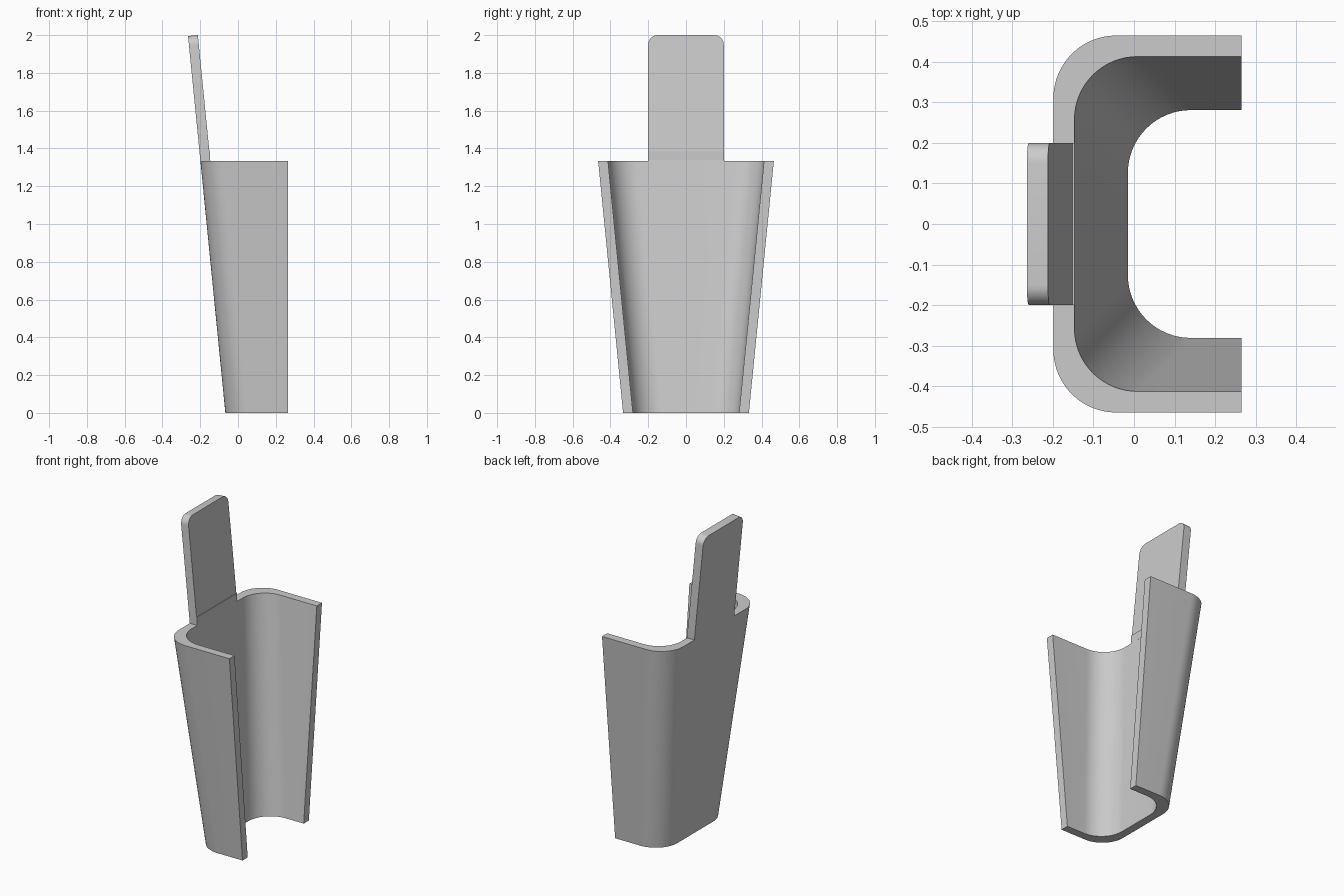
import bpy, bmesh
from math import sin, cos, pi, radians

cube = bpy.data.objects.get("Cube")
if cube:
    bpy.data.objects.remove(cube, do_unlink=True)

mat = bpy.data.materials.new("light grey")
mat.use_nodes = True
grey = (0.6, 0.6, 0.6, 1)
mat.diffuse_color = grey
mat.node_tree.nodes["Principled BSDF"].inputs["Base Color"].default_value = grey

BACK, SLOPE = -0.067, 0.099     # back face position at the base, lean per unit height
RIM, OPEN = 1.333, 0.265        # wall height, x of the open edge
WALL, RADIUS = 0.052, 0.155
TAB = 0.2                       # half width of the tab


def finish(name, bm, smooth=True):
    bmesh.ops.recalc_face_normals(bm, faces=bm.faces)
    mesh = bpy.data.meshes.new(name)
    bm.to_mesh(mesh)
    bm.free()
    obj = bpy.data.objects.new(name, mesh)
    bpy.context.collection.objects.link(obj)
    mesh.materials.append(mat)
    if smooth:
        bpy.ops.object.select_all(action='DESELECT')
        obj.select_set(True)
        bpy.context.view_layer.objects.active = obj
        bpy.ops.object.shade_smooth_by_angle(angle=radians(30))
    return obj


def u_path(z, inset, steps=16):
    """U-shaped section with rounded corners, open towards +x."""
    x0 = BACK - SLOPE * z + inset
    half = 0.333 + SLOPE * z - inset
    side = [(OPEN, half)]
    for i in range(steps + 1):
        a = pi / 2 * i / steps
        side.append((x0 + RADIUS * (1 - sin(a)), half - RADIUS * (1 - cos(a))))
    return [(x, y, z) for x, y in side] + [(x, -y, z) for x, y in reversed(side)]


# Tapered channel: four U paths joined into a closed shell
bm = bmesh.new()
rings = [[bm.verts.new(p) for p in u_path(z, inset)]
         for z, inset in ((0, 0), (RIM, 0), (RIM, WALL), (0, WALL))]
for k in range(4):
    a, b = rings[k], rings[(k + 1) % 4]
    for i in range(len(a) - 1):
        bm.faces.new((a[i], a[i + 1], b[i + 1], b[i]))
for end in (0, -1):
    bm.faces.new([r[end] for r in rings])
finish("channel_wall", bm)

# Leaning tab with rounded top corners, flush with the back
bm = bmesh.new()
top, corner, low = 1.995, 0.05, RIM - 0.005
half = [(TAB, low)]
for i in range(9):
    a = pi / 2 * i / 8
    half.append((TAB - corner + corner * cos(a), top - corner + corner * sin(a)))
outline = half + [(-y, z) for y, z in reversed(half)]
rear = [bm.verts.new((BACK - SLOPE * z, y, z)) for y, z in outline]
front = [bm.verts.new((v.co.x + WALL, v.co.y, v.co.z + 0.005)) for v in rear]
bm.faces.new(rear)
bm.faces.new(front)
for i in range(len(rear)):
    j = (i + 1) % len(rear)
    bm.faces.new((rear[i], rear[j], front[j], front[i]))
finish("back_tab", bm)

# Small upright step where the tab meets the rim
bm = bmesh.new()
bmesh.ops.create_cube(bm, size=1)
x1 = BACK - SLOPE * RIM + WALL
for v in bm.verts:
    v.co = (x1 if v.co.x > 0 else x1 - 0.02,
            TAB if v.co.y > 0 else -TAB,
            RIM + 0.052 if v.co.z > 0 else RIM)
finish("tab_step", bm, smooth=False)
